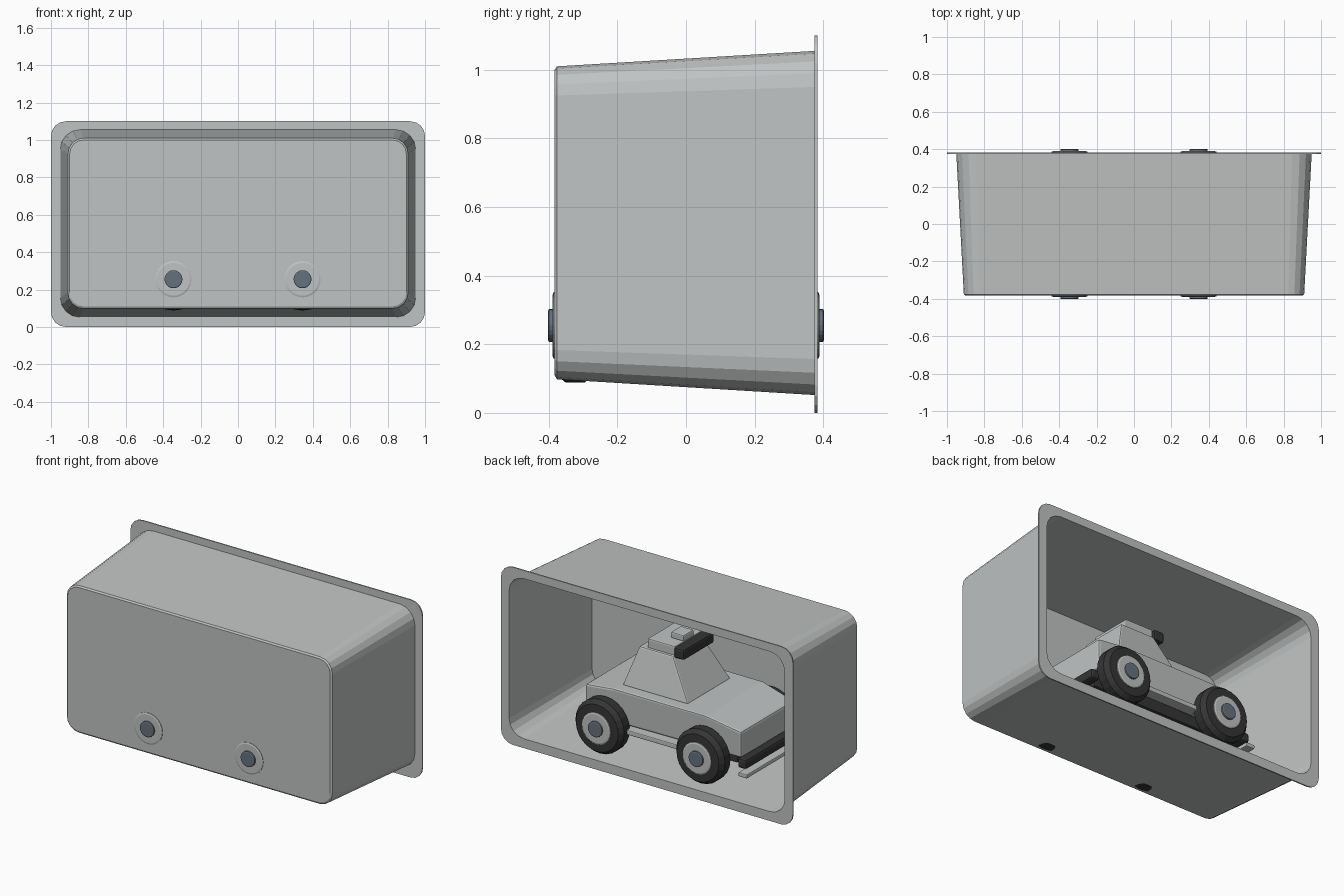
import bpy, bmesh, math
from mathutils import Vector

if "Cube" in bpy.data.objects:
    bpy.data.objects.remove(bpy.data.objects["Cube"])


def material(name, rgb):
    m = bpy.data.materials.new(name)
    m.diffuse_color = (*rgb, 1)
    m.use_nodes = True
    m.node_tree.nodes["Principled BSDF"].inputs["Base Color"].default_value = m.diffuse_color
    return m


GREY = material("light grey", (0.53, 0.55, 0.55))
DARK = material("tyre black", (0.035, 0.035, 0.037))
BLUE = material("hub slate", (0.13, 0.165, 0.21))


def finish(name, bm, mat, bevel=0.0):
    bmesh.ops.recalc_face_normals(bm, faces=bm.faces)
    me = bpy.data.meshes.new(name)
    bm.to_mesh(me)
    bm.free()
    ob = bpy.data.objects.new(name, me)
    bpy.context.collection.objects.link(ob)
    me.materials.append(mat)
    if bevel:
        b = ob.modifiers.new("bevel", "BEVEL")
        b.width = bevel
        b.segments = 2
    return ob


def loft(name, rings, mat, caps=True, bevel=0.0):
    """Skin a series of equal-length point rings."""
    bm = bmesh.new()
    vs = [[bm.verts.new(p) for p in r] for r in rings]
    n = len(vs[0])
    for a, b in zip(vs, vs[1:]):
        for i in range(n):
            j = (i + 1) % n
            bm.faces.new((a[i], a[j], b[j], b[i]))
    if caps:
        bm.faces.new(vs[0])
        bm.faces.new(vs[-1])
    return finish(name, bm, mat, bevel)


def box(name, x, y, z, mat, bevel=0.008):
    rings = [[(x[0], y[0], h), (x[1], y[0], h), (x[1], y[1], h), (x[0], y[1], h)] for h in z]
    return loft(name, rings, mat, bevel=bevel)


def round_rect(y, hx, z0, z1, r, seg=4):
    pts = []
    for k, (cx, cz) in enumerate([(hx - r, z1 - r), (r - hx, z1 - r),
                                  (r - hx, z0 + r), (hx - r, z0 + r)]):
        for i in range(seg + 1):
            a = math.pi / 2 * (k + i / seg)
            pts.append((cx + r * math.cos(a), y, cz + r * math.sin(a)))
    return pts


def turned(name, x, z, side, profile, mat, n):
    """Lathe around the y axis; profile is (radius, distance from middle)."""
    rings = [[(x + r * math.cos(2 * math.pi * i / n), side * d,
               z + r * math.sin(2 * math.pi * i / n)) for i in range(n)] for r, d in profile]
    return loft(name, rings, mat)


# Tapered open tray with a rim flange
loft("tray", [
    round_rect(-0.383, 0.90, 0.11, 1.00, 0.075),
    round_rect(-0.376, 0.91, 0.098, 1.010, 0.085),
    round_rect(0.375, 0.95, 0.052, 1.055, 0.105),
    round_rect(0.375, 1.00, 0.0, 1.10, 0.08),
    round_rect(0.383, 1.00, 0.0, 1.10, 0.08),
    round_rect(0.383, 0.944, 0.058, 1.049, 0.10),
    round_rect(-0.372, 0.904, 0.104, 1.004, 0.08)], GREY)

# Wheels: tyre, rim and hub
for x in (-0.345, 0.345):
    for side in (-1, 1):
        tag = ("front" if x < 0 else "rear") + ("_left" if side < 0 else "_right")
        turned("tyre_" + tag, x, 0.255, side,
               [(0.145, 0.275), (0.166, 0.295), (0.167, 0.35), (0.145, 0.378), (0.09, 0.380)], DARK, 24)
        turned("rim_" + tag, x, 0.255, side,
               [(0.097, 0.33), (0.097, 0.386), (0.088, 0.389)], GREY, 24)
        turned("hub_" + tag, x, 0.255, side,
               [(0.048, 0.36), (0.048, 0.399), (0.043, 0.402)], BLUE, 20)

# Axles
for x in (-0.345, 0.345):
    turned("axle", x, 0.255, 1, [(0.03, -0.30), (0.03, 0.30)], DARK, 12)

# Car body: side profile across the width, nose slightly narrower
profile = [(0.49, 0.27), (0.49, 0.455), (0.30, 0.475), (-0.33, 0.475),
           (-0.56, 0.425), (-0.56, 0.265)]
loft("body", [[(x, s * (0.26 if x < -0.5 else 0.285), z) for x, z in profile]
              for s in (-1, 1)], GREY, bevel=0.012)

# Tapered cabin
loft("cabin", [[(x0, -w, z), (x1, -w, z), (x1, w, z), (x0, w, z)]
               for x0, x1, w, z in ((-0.16, 0.29, 0.21, 0.47), (-0.015, 0.215, 0.15, 0.71))],
     GREY, bevel=0.008)

# Roof fittings
box("roof_box", (-0.02, 0.17), (-0.135, 0.135), (0.70, 0.765), GREY)
box("roof_light_bar", (-0.09, -0.02), (-0.15, 0.15), (0.70, 0.765), DARK, 0.012)
box("roof_hatch", (-0.02, 0.07), (-0.05, 0.05), (0.76, 0.80), GREY)

# Chassis, bumpers and side steps
box("chassis", (-0.50, 0.46), (-0.21, 0.21), (0.20, 0.28), DARK)
box("front_bumper", (-0.60, -0.54), (-0.27, 0.27), (0.205, 0.265), DARK, 0.015)
box("rear_bumper", (0.47, 0.53), (-0.27, 0.27), (0.205, 0.265), DARK, 0.015)
box("front_skid_bar", (-0.62, -0.56), (-0.29, 0.29), (0.165, 0.19), GREY, 0.006)
for s in (-1, 1):
    y = sorted((s * 0.25, s * 0.32))
    box("side_step", (-0.20, 0.20), y, (0.235, 0.265), GREY, 0.006)
